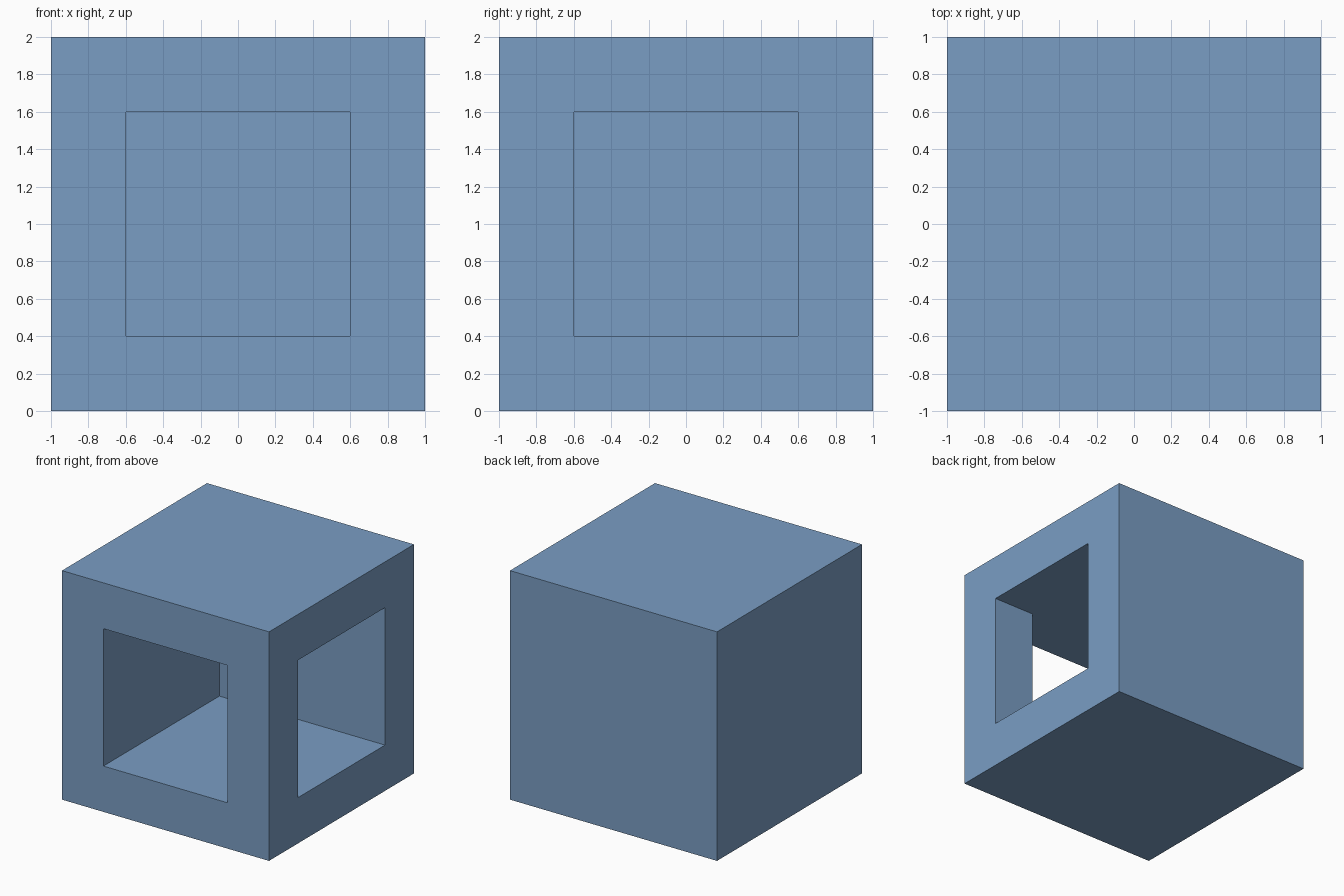
import bpy
import bmesh
from mathutils import Vector

if "Cube" in bpy.data.objects:
    bpy.data.objects.remove(bpy.data.objects["Cube"], do_unlink=True)

SIZE = 2.0      # outer side of the cube
WALL = 0.4      # thickness of the frame and walls
HALF = SIZE / 2
INNER = HALF - WALL
OUT = HALF + 0.2  # cutter overshoot past the open sides

# Single flat colour
blue = bpy.data.materials.new("steel blue")
blue.use_nodes = True
colour = (0.195, 0.34, 0.55, 1.0)
blue.diffuse_color = colour
blue.node_tree.nodes["Principled BSDF"].inputs["Base Color"].default_value = colour


def prism(name, plan, z0, z1):
    """Extrude a counter-clockwise plan outline from z0 to z1."""
    bm = bmesh.new()
    base = bm.faces.new([bm.verts.new((x, y, z0)) for x, y in plan])
    top = bmesh.ops.extrude_face_region(bm, geom=[base], use_keep_orig=True)
    verts = [g for g in top["geom"] if isinstance(g, bmesh.types.BMVert)]
    bmesh.ops.translate(bm, verts=verts, vec=Vector((0, 0, z1 - z0)))
    bmesh.ops.recalc_face_normals(bm, faces=bm.faces)
    mesh = bpy.data.meshes.new(name)
    bm.to_mesh(mesh)
    bm.free()
    mesh.materials.append(blue)
    obj = bpy.data.objects.new(name, mesh)
    bpy.context.collection.objects.link(obj)
    return obj


# Solid outer block
block = prism("hollow_cube",
              [(-HALF, -HALF), (HALF, -HALF), (HALF, HALF), (-HALF, HALF)],
              0, SIZE)

# Chamber that opens through the front and the +x side, leaving a corner post
cutter = prism("chamber_cutter",
               [(-INNER, -OUT), (INNER, -OUT), (INNER, -INNER),
                (OUT, -INNER), (OUT, INNER), (-INNER, INNER)],
               WALL, SIZE - WALL)
cutter.hide_render = True

# Carve the chamber, then discard the cutter
carve = block.modifiers.new("carve chamber", 'BOOLEAN')
carve.operation = 'DIFFERENCE'
carve.solver = 'EXACT'
carve.object = cutter
bpy.context.view_layer.objects.active = block
block.select_set(True)
bpy.ops.object.modifier_apply(modifier=carve.name)
bpy.data.objects.remove(cutter, do_unlink=True)
